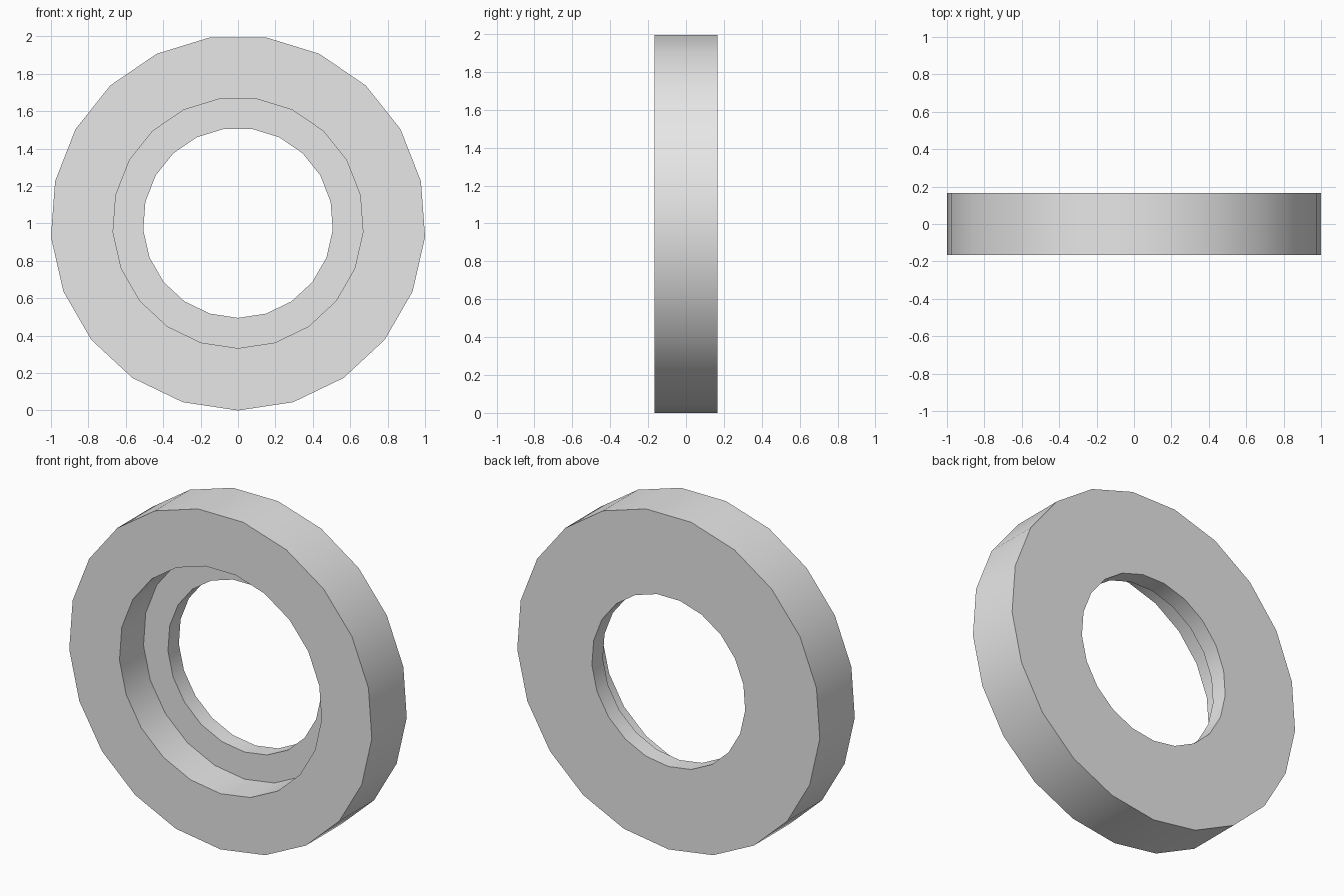
import bpy, bmesh, math
from mathutils import Vector, Matrix

cube = bpy.data.objects.get("Cube")
if cube:
    bpy.data.objects.remove(cube, do_unlink=True)

SIDES = 21
OUTER, RECESS, BORE = 1.003, 0.67, 0.508
FRONT, LEDGE, BACK = -0.165, 0.062, 0.165

# Plain grey material
grey = bpy.data.materials.new("light_grey")
grey.use_nodes = True
colour = (0.8, 0.8, 0.8, 1)
grey.diffuse_color = colour
grey.node_tree.nodes["Principled BSDF"].inputs["Base Color"].default_value = colour

# Ring cross-section (radius, y): counterbored from the front
profile = [(OUTER, FRONT), (OUTER, BACK), (BORE, BACK),
           (BORE, LEDGE), (RECESS, LEDGE), (RECESS, FRONT)]

# Revolve about the y axis, starting with a corner at the bottom
bm = bmesh.new()
verts = [bm.verts.new((0, y, -r)) for r, y in profile]
edges = [bm.edges.new((a, b)) for a, b in zip(verts, verts[1:] + verts[:1])]
bmesh.ops.spin(bm, geom=verts + edges, cent=(0, 0, 0), axis=(0, 1, 0),
               angle=math.tau, steps=SIDES, use_merge=True)
bmesh.ops.remove_doubles(bm, verts=bm.verts, dist=0.0001)
bmesh.ops.recalc_face_normals(bm, faces=bm.faces)
bmesh.ops.translate(bm, verts=bm.verts, vec=(0, 0, OUTER))

mesh = bpy.data.meshes.new("stepped_ring")
bm.to_mesh(mesh)
bm.free()
mesh.materials.append(grey)
ring = bpy.data.objects.new("stepped_ring", mesh)
bpy.context.collection.objects.link(ring)

# Smooth walls, sharp rims
bpy.context.view_layer.objects.active = ring
ring.select_set(True)
bpy.ops.object.shade_smooth_by_angle(angle=math.radians(30))
